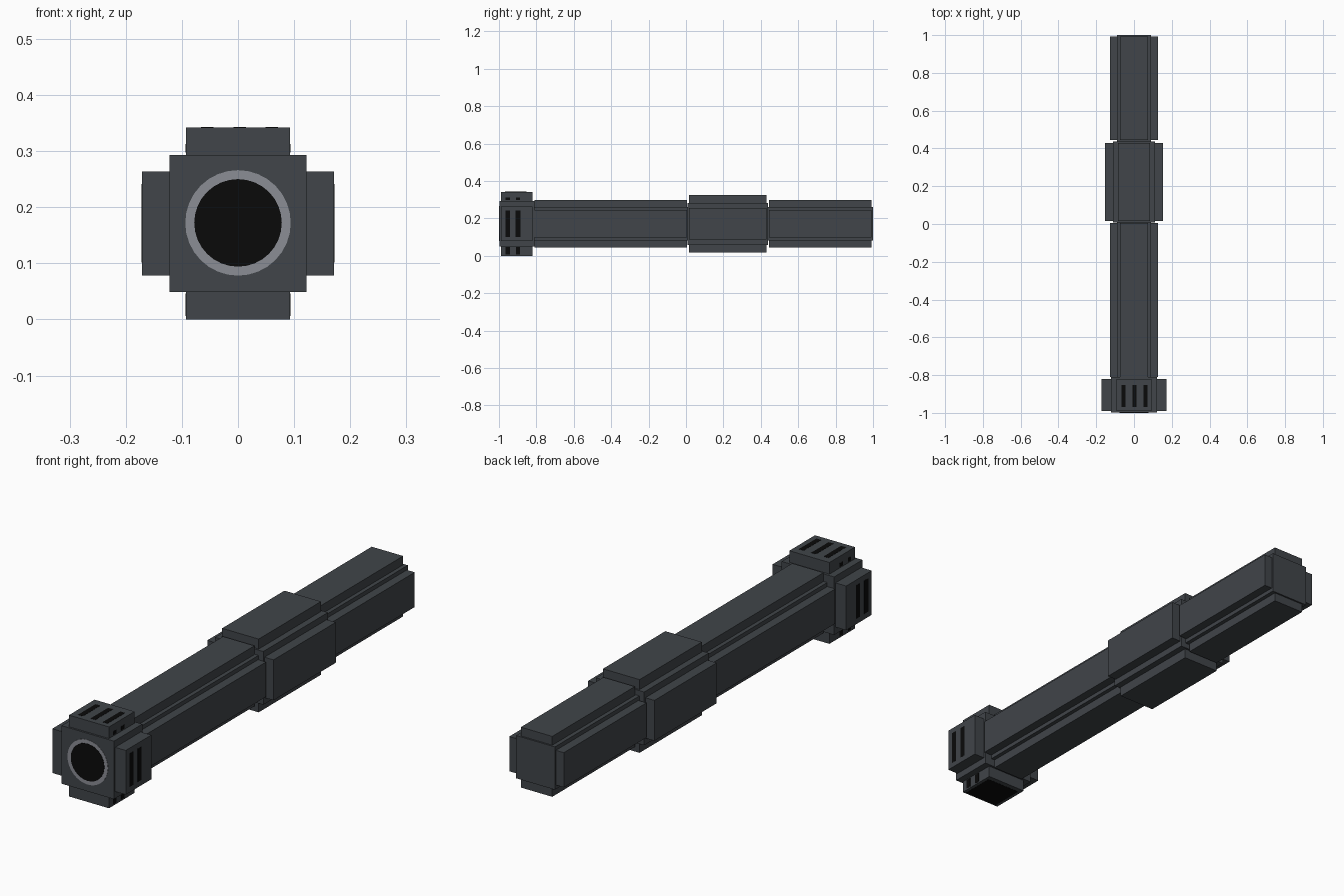
import bpy, math
from mathutils import Matrix, Vector

if "Cube" in bpy.data.objects:
    bpy.data.objects.remove(bpy.data.objects["Cube"], do_unlink=True)

ZC = 0.171  # height of the long axis


def material(name, rgb):
    m = bpy.data.materials.new(name)
    m.use_nodes = True
    m.diffuse_color = (*rgb, 1)
    bsdf = m.node_tree.nodes["Principled BSDF"]
    bsdf.inputs["Base Color"].default_value = (*rgb, 1)
    bsdf.inputs["Roughness"].default_value = 0.8
    return m


DARK = material("dark slate", (0.052, 0.059, 0.067))
GREY = material("light grey", (0.26, 0.27, 0.30))
BLACK = material("black", (0.003, 0.003, 0.003))


def box(name, x, y, z, mat, turn=0):
    """Box from (min, max) ranges, z relative to the axis, turned about the axis."""
    bpy.ops.mesh.primitive_cube_add(size=1)
    ob = bpy.context.object
    ob.name = name
    size = Vector((x[1] - x[0], y[1] - y[0], z[1] - z[0]))
    mid = Vector((x[0] + x[1], y[0] + y[1], z[0] + z[1])) / 2
    ob.data.transform(Matrix.Translation((0, 0, ZC))
                      @ Matrix.Rotation(math.radians(turn), 4, 'Y')
                      @ Matrix.Translation(mid) @ Matrix.Diagonal((*size, 1)))
    ob.data.materials.append(mat)
    return ob


SIDES = {"top": 0, "left": 90, "bottom": 180, "right": 270}

# Sections: name, core range in y, plate range in y, core half, plate half width, reach
sections = [
    ("head", (-0.998, -0.81), (-0.99, -0.82), 0.122, 0.093, 0.171),
    ("front_tube", (-0.82, 0.012), (-0.81, 0.005), 0.09, 0.073, 0.127),
    ("middle_grip", (0.008, 0.438), (0.016, 0.43), 0.112, 0.085, 0.154),
    ("rear_tube", (0.43, 1.0), (0.444, 0.993), 0.09, 0.073, 0.127),
]
for name, cy, py, core, half, reach in sections:
    box(name + "_core", (-core, core), cy, (-core, core), DARK)
    for side, turn in SIDES.items():
        box(f"{name}_{side}_plate", (-half, half), py, (core - 0.005, reach), DARK, turn)


# Lens: grey rim and black glass on the front face
def disc(name, radius, y0, y1, mat):
    bpy.ops.mesh.primitive_cylinder_add(vertices=32, radius=radius, depth=y1 - y0,
                                        location=(0, (y0 + y1) / 2, ZC + 0.001),
                                        rotation=(math.pi / 2, 0, 0))
    ob = bpy.context.object
    ob.name = name
    ob.data.materials.append(mat)
    bpy.ops.object.shade_smooth_by_angle()


disc("lens_rim", 0.094, -0.999, -0.995, GREY)
disc("lens_glass", 0.078, -1.0, -0.996, BLACK)

# Vent slots on the head: three along the top, two upright on each side
T = 0.0008
for i, x in enumerate((-0.055, 0.003, 0.06)):
    box(f"top_vent_{i}", (x - 0.011, x + 0.011), (-0.968, -0.852), (0.17, 0.171 + T), BLACK)
for side in ("left", "right"):
    s = 1 if side == "left" else -1
    for i, y in enumerate((-0.953, -0.898)):
        box(f"{side}_vent_{i}", (-0.07, 0.07), (y - 0.013, y + 0.013),
            (0.17, 0.171 + T), BLACK, SIDES[side])
        # Short slots on the flanks of the upper and lower plates
        for level, z in (("upper", (0.126, 0.142)), ("lower", (-0.165, -0.125))):
            xs = sorted((s * 0.092, s * (0.093 + T)))
            box(f"{side}_{level}_slot_{i}", xs, (y - 0.011, y + 0.011), z, BLACK)

# Dark panel under the head
box("bottom_panel", (-0.08, 0.08), (-0.985, -0.84), (0.17, 0.171), BLACK, 180).location.z = -0.0005
